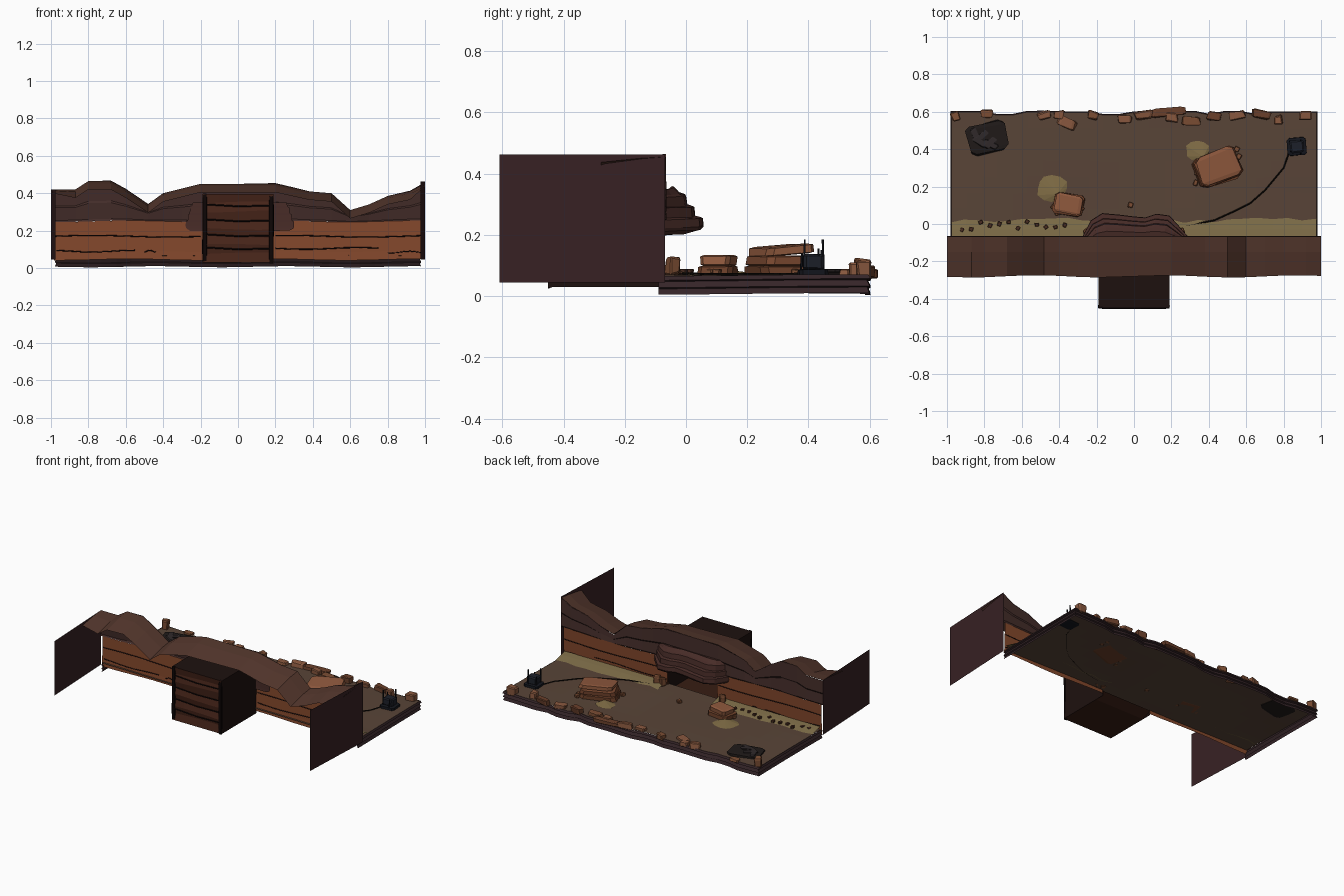
import bpy, bmesh, random
from math import sin, cos, pi, radians
from mathutils import Matrix, Vector

if "Cube" in bpy.data.objects:
    bpy.data.objects.remove(bpy.data.objects["Cube"])

random.seed(4)
J = lambda a: random.uniform(-a, a)
mats = {}


def mat(hexcol):
    if hexcol not in mats:
        m = bpy.data.materials.new("col_" + hexcol)
        c = [(int(hexcol[i:i + 2], 16) / 255) ** 2.2 for i in (0, 2, 4)]
        m.diffuse_color = (*c, 1)
        m.use_nodes = True
        m.node_tree.nodes["Principled BSDF"].inputs["Base Color"].default_value = m.diffuse_color
        mats[hexcol] = m
    return mats[hexcol]


def obj(name, verts, faces, col):
    me = bpy.data.meshes.new(name)
    me.from_pydata(verts, [], faces)
    me.materials.append(mat(col))
    o = bpy.data.objects.new(name, me)
    bpy.context.collection.objects.link(o)
    return o


def grid(name, rows, col, skip=lambda r, c: False):
    """Sheet from rows of points."""
    n = len(rows[0])
    faces = [(r * n + c, r * n + c + 1, (r + 1) * n + c + 1, (r + 1) * n + c)
             for r in range(len(rows) - 1) for c in range(n - 1) if not skip(r, c)]
    return obj(name, [p for row in rows for p in row], faces, col)


def rock(name, loc, size, rot=0, col="7A4E36", jit=0.12, tilt=0, bevel=0.12):
    """Chipped block standing on loc.z."""
    bm = bmesh.new()
    bmesh.ops.create_cube(bm, size=1)
    for v in bm.verts:
        v.co += Vector((J(jit), J(jit), J(jit) * .7))
    bmesh.ops.bevel(bm, geom=bm.edges[:], offset=bevel, segments=1, affect='EDGES')
    M = (Matrix.Translation(Vector(loc) + Vector((0, 0, size[2] / 2)))
         @ Matrix.Rotation(radians(rot), 4, 'Z') @ Matrix.Rotation(radians(tilt), 4, 'X')
         @ Matrix.Diagonal((*size, 1)))
    bm.transform(M)
    o = obj(name, [], [], col)
    bm.to_mesh(o.data)
    bm.free()
    return o


def tube(name, pts, r, col):
    cu = bpy.data.curves.new(name, 'CURVE')
    cu.dimensions = '3D'
    cu.bevel_depth, cu.bevel_resolution, cu.use_fill_caps = r, 0, True
    s = cu.splines.new('POLY')
    s.points.add(len(pts) - 1)
    for p, q in zip(s.points, pts):
        p.co = (*q, 1)
    cu.materials.append(mat(col))
    o = bpy.data.objects.new(name, cu)
    bpy.context.collection.objects.link(o)


RIDGE = [(-1, .42), (-.87, .42), (-.8, .465), (-.68, .465), (-.6, .42), (-.48, .34), (-.4, .40),
         (-.2, .45), (.2, .45), (.38, .41), (.5, .40), (.6, .31), (.7, .34), (.8, .385), (.92, .41), (1, .455)]


def ridge(x):
    for (a, za), (b, zb) in zip(RIDGE, RIDGE[1:]):
        if x <= b:
            return za + (zb - za) * (x - a) / (b - a)
    return RIDGE[-1][1]


# Ground sheet
xs = [-.975 + 1.95 * i / 24 for i in range(25)]
gz = lambda x, y: .068 + .003 * sin(5 * x) * cos(7 * y) - .006 * max(0, y - .3)
back = [.6 - (.018 if i in (3, 4, 10, 11, 17, 20) else random.random() * .005) for i in range(25)]
grid("ground", [[(x, -.09 + (back[i] + .09) * k / 8, gz(x, -.09 + .69 * k / 8))
                 for i, x in enumerate(xs)] for k in range(9)], "59463A")

# Layered skirt on the two sides and the back edge
path = [(-.975, -.09 + .11 * k) for k in range(6)] + list(zip(xs, back)) + \
       [(.975, -.09 + .11 * k) for k in range(5, -1, -1)]
prof = [(.068, 0), (.054, .006), (.05, -.006), (.03, .004), (.026, -.004), (.007, .003)]
grid("ground_edge", [[(x + (d if x > .97 else -d if x < -.97 else 0), y + (d if y > .57 else 0),
                       z - .003 * sin(9 * x + 4 * y)) for x, y in path] for z, d in prof], "38292C")

# Cliff wall: orange lower strata and dark upper strata, with an alcove opening
wx = sorted(set([p[0] for p in RIDGE] + [-.19, .19, -.3, .3]))
hole = lambda c: wx[c] >= -.195 and wx[c + 1] <= .195
low = [(.045, -.078), (.09, -.074), (.17, -.072), (.25, -.07)]
grid("cliff_lower", [[(x * .985, y, z + .004 * sin(8 * x)) for x in wx] for z, y in low], "82492F",
     lambda r, c: hole(c))
grid("cliff_upper", [[(x, y, .25 + .004 * sin(8 * x) + (ridge(x) - .25) * t) for x in wx]
                     for t, y in ((0, -.07), (.05, -.064), (.45, -.07), (.5, -.064), (1, -.068))],
     "45302D", lambda r, c: hole(c) and r < 2)

# Strata crack lines, seen on both faces
for k, (z, y, a, b) in enumerate([(.17, -.072, -.98, -.2), (.17, -.072, .2, .98), (.09, -.074, -.97, -.55),
                                  (.105, -.074, .2, .75), (.085, -.074, .8, .98), (.09, -.074, -.5, -.44)]):
    tube("cliff_crack", [(a + (b - a) * t / 6, y, z + .005 * sin(t + k)) for t in range(7)], .003, "1C1212")

# Cliff top cap, sloping down toward the front
grid("cliff_cap", [[(x, y + .006 * sin(9 * x) * (y < -.2), ridge(x) - d * (.4 if abs(x) > .95 else 1))
                    for x in wx] for y, d in ((-.066, 0), (-.15, .012), (-.28, .045))], "543930")

# Side panels
for s, top in ((-1, .42), (1, .463)):
    obj("side_panel", [(s, -.068, .045), (s * .975, -.61, .045), (s * .975, -.61, top), (s, -.068, top)],
        [(0, 1, 2, 3)], "3A2628")

# Alcove behind the opening: floor, roof, sides, plank back
X, Y0, Y1, Z0, Z1 = .19, -.45, -.07, .03, .395
obj("alcove_shell", [(x, y, z) for x in (-X, X) for y in (Y0, Y1) for z in (Z0, Z1)],
    [(0, 1, 3, 2), (4, 5, 7, 6), (1, 3, 7, 5)], "231816")
obj("alcove_floor", [(-X, Y0, Z0), (X, Y0, Z0), (X, -.14, Z0), (-X, -.14, Z0), (X, -.07, .06), (-X, -.07, .06)],
    [(0, 1, 2, 3), (3, 2, 4, 5)], "3A221A")
grid("alcove_back", [[(x, Y0 + (.008 if k % 2 else 0), Z0 + (Z1 - Z0) * k / 8 + .008 * sin(6 * x + k) * (0 < k < 8))
                      for x in (-.19, -.1, 0, .1, .19)] for k in range(9)], "4A2A20")
for z in (.1, .17, .25, .33):
    tube("alcove_seam", [(-.17, Y0, z + .01), (0, Y0, z), (.17, Y0, z + .004)], .004, "150E0E")
for s in (-1, 1):
    rock("alcove_post", (s * .178, Y0 + .008, Z0), (.025, .02, .36), col="150E0E", jit=.05)

# Stepped overhang above the alcove
outline = [(-.28, -.075), (-.23, .02), (-.17, .058), (-.08, .05), (0, .04), (.06, .035), (.12, .055),
           (.19, .045), (.24, -.01), (.3, -.08)]
verts, n = [], len(outline)
steps = [(.21, .55), (.222, .93), (.235, 1), (.262, .98), (.266, .8), (.298, .78), (.302, .62),
         (.335, .58), (.34, .45), (.36, .3)]
for z, f in steps:
    verts += [(x * (.8 + .2 * f), -.08 + (y + .08) * f, z - .012 * abs(x) / .3 + J(.002)) for x, y in outline]
faces = [(r * n + c, r * n + (c + 1) % n, (r + 1) * n + (c + 1) % n, (r + 1) * n + c)
         for r in range(len(steps) - 1) for c in range(n)]
faces += [tuple(range(n))[::-1], tuple(range((len(steps) - 1) * n, len(steps) * n))]
obj("overhang", verts, faces, "4A302C")

# Sand banked against the cliff foot
for a, b in ((-.975, -.2), (.2, .975)):
    px = [a + (b - a) * i / 10 for i in range(11)]
    grid("sand_bank", [[(x, y + (J(.01) if y > 0 else 0), z) for x in px]
                       for y, z in ((-.07, .092), (-.03, .084), (.025, .068))], "7A6A48")

# Sand fans beside the block piles
for cx, cy, r in ((-.44, .19, .085), (.34, .39, .065)):
    ring = [(cx + r * (1 + J(.15)) * cos(t * pi / 6), cy + r * .85 * sin(t * pi / 6), .069) for t in range(12)]
    obj("sand_fan", ring + [(cx + .03, cy - .03, .083)], [(i, (i + 1) % 12, 12) for i in range(12)], "7F6C47")

# Stacked stone block piles
rock("small_block_base", (-.35, .105, .066), (.16, .12, .034), -8, "6E432E", .05)
rock("small_block_top", (-.35, .105, .098), (.14, .1, .036), -12, "8F5A40", .05)
rock("large_block_base", (.44, .3, .066), (.23, .17, .034), 18, "6E432E", .05)
rock("large_block_middle", (.45, .3, .098), (.22, .16, .034), 24, "7A4A33", .05)
rock("large_block_top", (.45, .31, .135), (.22, .16, .03), 20, "8F5A40", .05, 5)
for x, y in ((-.28, .08), (-.41, .06), (-.43, .09), (.33, .22), (.56, .36), (.55, .4), (.34, .27), (-.02, .1)):
    rock("block_chip", (x, y, .066), (.028, .024, .022), random.randrange(90))

# Dark scorched plate with debris
rock("scorched_plate", (-.79, .46, .062), (.22, .16, .018), 14, "25201F", .07)
for i in range(5):
    rock("scorched_debris", (-.79 + J(.06), .46 + J(.04), .078), (.07, .03, .01), random.randrange(180), "332D2E")

# Device with spikes and a trailing cable
rock("device_base", (.87, .415, .064), (.1, .095, .025), 5, "1A1C22", .04)
rock("device_body", (.87, .415, .088), (.07, .07, .05), 5, "22252D", .06)
for dx, dy, h in ((-.03, -.03, .185), (.03, .02, .155), (.02, .035, .185), (-.035, .03, .15), (.02, -.04, .14)):
    tube("device_spike", [(.87 + dx, .415 + dy, .08), (.87 + dx * 1.1, .415 + dy * .9, h)], .004, "15171C")
tube("device_cable", [(.83, .385, .073), (.8, .3, .071), (.7, .18, .071), (.62, .11, .071), (.54, .07, .071),
                      (.43, .02, .073), (.28, -.01, .074)], .004, "15120F")

# Broken rocks along the back edge: x, y, width, height
for x, y, w, h in ((-.955, .575, .05, .065), (-.79, .59, .06, .02), (-.48, .58, .07, .04), (-.36, .54, .1, .03),
                   (-.4, .585, .05, .03), (-.22, .58, .06, .035), (-.05, .56, .07, .03), (.05, .585, .1, .04),
                   (.18, .595, .18, .03), (.2, .57, .06, .035), (.31, .55, .09, .03), (.43, .575, .07, .045),
                   (.55, .58, .08, .035), (.68, .585, .09, .04), (.77, .555, .045, .05), (.92, .58, .07, .055)):
    rock("edge_rock", (x, y, .058), (w, .045, h), J(25), random.choice(["7A4E36", "6A422F", "875840"]), .15)

# Pebbles along the cliff foot
for i in range(12):
    rock("pebble", (-.92 + i * .05, J(.025) - .01, .072), (.022, .02, .016), random.randrange(90), "4A3026")
for x in (-.25, .25, .21):
    rock("foot_rock", (x, -.045, .07), (.04, .035, .055), J(40), "7A4E36", .15)
